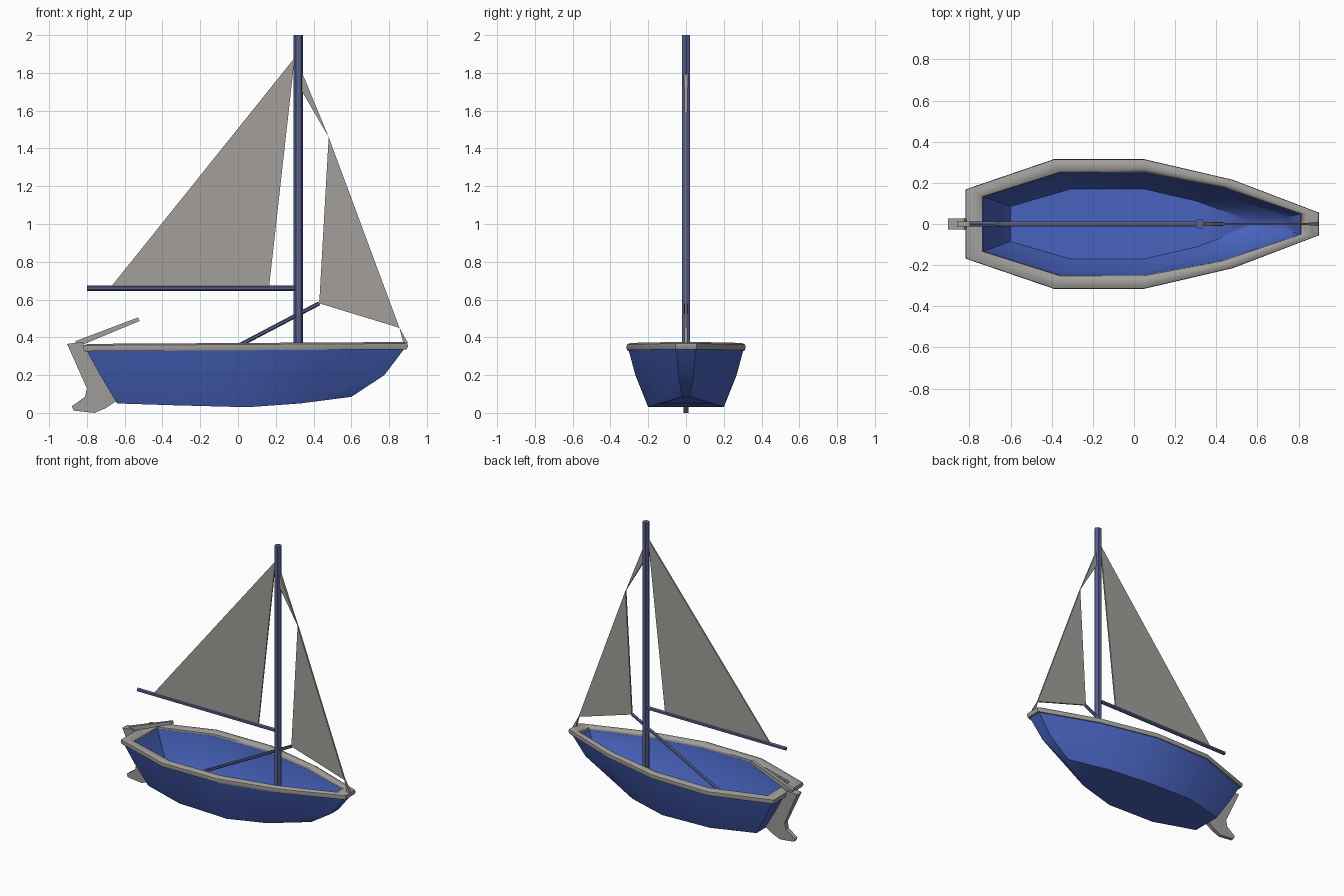
import bpy, bmesh, math
from mathutils import Vector

if "Cube" in bpy.data.objects:
    bpy.data.objects.remove(bpy.data.objects["Cube"])


def material(name, rgb):
    m = bpy.data.materials.new(name)
    m.diffuse_color = (*rgb, 1)
    m.use_nodes = True
    m.node_tree.nodes["Principled BSDF"].inputs["Base Color"].default_value = m.diffuse_color
    return m


BLUE = material("hull blue", (0.065, 0.125, 0.52))
GREY = material("canvas grey", (0.36, 0.345, 0.325))
SPAR = material("spar slate blue", (0.095, 0.115, 0.27))


def finish(name, bm, mat, angle=None):
    bmesh.ops.recalc_face_normals(bm, faces=bm.faces)
    me = bpy.data.meshes.new(name)
    bm.to_mesh(me)
    bm.free()
    me.materials.append(mat)
    ob = bpy.data.objects.new(name, me)
    bpy.context.collection.objects.link(ob)
    if angle:
        bpy.ops.object.select_all(action='DESELECT')
        ob.select_set(True)
        bpy.context.view_layer.objects.active = ob
        bpy.ops.object.shade_smooth_by_angle(angle=math.radians(angle))
    return ob


def ring(bm, xs, ys, zs):
    """Closed boat-shaped loop: one side stern to bow, then mirrored back."""
    side = list(zip(xs, ys, zs))
    pts = [(x, -y, z) for x, y, z in side] + [(x, y, z) for x, y, z in reversed(side)]
    return [bm.verts.new(p) for p in pts]


def bridge(bm, a, b):
    n = len(a)
    for i in range(n):
        j = (i + 1) % n
        bm.faces.new((a[i], a[j], b[j], b[i]))


def cap(bm, r):
    n = len(r)
    for i in range(n // 2 - 1):
        bm.faces.new((r[i], r[i + 1], r[n - 2 - i], r[n - 1 - i]))


# Outlines of the rim, five stations from stern to bow
OUT_X, OUT_Y = (-.82, -.39, .05, .48, .9), (.168, .315, .315, .215, .055)
IN_X, IN_Y = (-.735, -.36, .05, .43, .81), (.132, .25, .25, .178, .05)


def blend(a, b, t):
    return [p + (q - p) * t for p, q in zip(a, b)]


# Hull: outer skin, lip and inner skin
bm = bmesh.new()
rings = [
    ring(bm, (-.64, -.33, .05, .33, .6), (.11, .2, .2, .14, .02), (.05, .04, .03, .05, .085)),
    ring(bm, (-.73, -.365, .05, .42, .775), (.14, .268, .268, .178, .04), (.2,) * 5),
    ring(bm, (-.81, -.385, .05, .475, .885), (.162, .307, .307, .208, .05), (.345,) * 5),
    ring(bm, IN_X, IN_Y, (.345,) * 5),
    ring(bm, (-.68, -.35, .05, .4, .73), (.115, .232, .232, .15, .03), (.2,) * 5),
    ring(bm, (-.6, -.31, .05, .31, .57), (.085, .17, .17, .11, .012), (.085, .075, .065, .085, .115)),
]
for a, b in zip(rings, rings[1:]):
    bridge(bm, a, b)
cap(bm, rings[0])
cap(bm, rings[-1])
finish("hull", bm, BLUE, 50)

# Rim: softly rounded section swept round the outline
bm = bmesh.new()
rings = []
for t, z in ((.08, .331), (0, .345), (.03, .362), (.3, .37), (.7, .37), (.97, .36), (1, .345), (.92, .331)):
    xs = blend(OUT_X, IN_X, t)
    rings.append(ring(bm, xs, blend(OUT_Y, IN_Y, t), [z + .006 * x for x in xs]))
for a, b in zip(rings, rings[1:] + rings[:1]):
    bridge(bm, a, b)
finish("rim", bm, GREY, 50)


def spar(name, a, b, radius):
    """Six-sided pole between two points in the x-z plane."""
    a, b = Vector((a[0], 0, a[1])), Vector((b[0], 0, b[1]))
    d = (b - a).normalized()
    u, v = d.cross(Vector((0, 1, 0))), Vector((0, 1, 0))
    bm = bmesh.new()
    ends = []
    for c in (a, b):
        ends.append([bm.verts.new(c + radius * (math.cos(k * math.pi / 3) * u + math.sin(k * math.pi / 3) * v))
                     for k in range(6)])
        bm.faces.new(ends[-1])
    bridge(bm, *ends)
    finish(name, bm, SPAR)


spar("mast", (.32, .07), (.32, 2.0), .025)
spar("boom", (-.8, .66), (.31, .66), .014)
spar("jib_sheet", (-.45, .118), (.43, .58), .011)


def plate(name, pts, half):
    """Upright plate from x, z points; half(z) is its half thickness."""
    bm = bmesh.new()
    sides = []
    for s in (-1, 1):
        sides.append([bm.verts.new((x, s * half(z), z)) for x, z in pts])
        bm.faces.new(sides[-1])
    bridge(bm, *sides)
    finish(name, bm, GREY)


# Sails and the tapered corners tying the jib to mast and bow
plate("mainsail", [(-.67, .67), (.165, .67), (.3, 1.88)], lambda z: .005)
plate("jib", [(.43, .58), (.855, .45), (.48, 1.46)], lambda z: .006)
plate("jib_head", [(.34, 1.7), (.48, 1.46), (.34, 1.8)], lambda z: .004 + .02 * max(0, z - 1.46))
plate("jib_tack", [(.875, .37), (.9, .37), (.855, .45)], lambda z: .008)

# Rudder, thinner toward the foot, with its tiller
plate("rudder", [(-.905, .365), (-.8, .13), (-.81, .085), (-.88, .035), (-.87, .012), (-.76, 0),
                 (-.7, .025), (-.64, .065), (-.73, .21), (-.825, .375)],
      lambda z: .013 + .04 * z)
plate("tiller", [(-.86, .36), (-.83, .358), (-.52, .487), (-.53, .505), (-.86, .38)], lambda z: .013)
